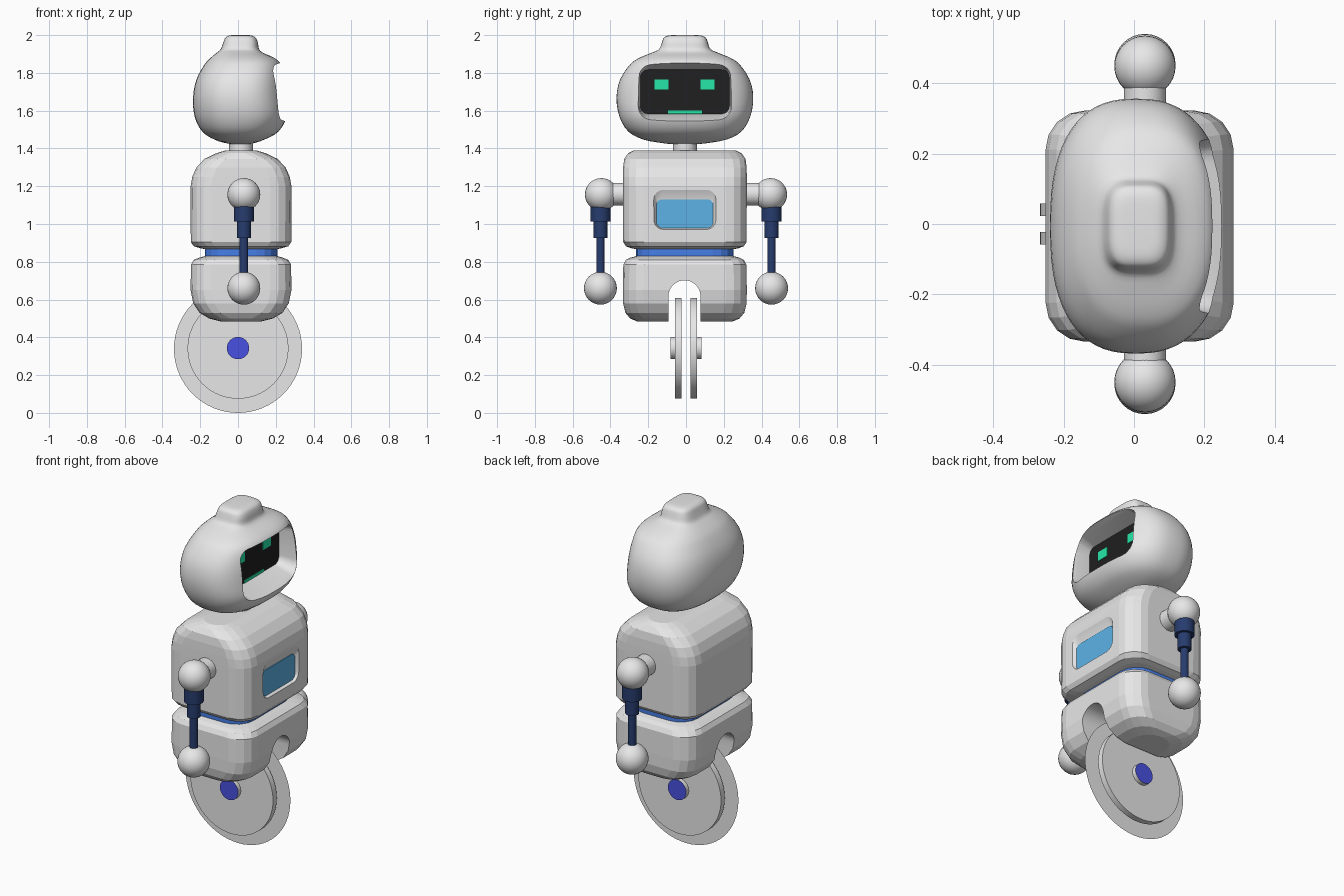
import bpy, bmesh, math
from mathutils import Vector

if "Cube" in bpy.data.objects:
    bpy.data.objects.remove(bpy.data.objects["Cube"])


def material(name, r, g, b):
    m = bpy.data.materials.new(name)
    m.diffuse_color = (r, g, b, 1)
    m.use_nodes = True
    m.node_tree.nodes["Principled BSDF"].inputs["Base Color"].default_value = m.diffuse_color
    return m


SHELL = material("light_grey", 0.8, 0.8, 0.8)
NAVY = material("navy", 0.02, 0.045, 0.156)
BAND = material("bright_blue", 0.07, 0.235, 0.9)
HUB = material("indigo", 0.065, 0.08, 0.75)
PANEL = material("sky_blue", 0.11, 0.45, 0.8)
BLACK = material("black", 0.014, 0.014, 0.014)
GREEN = material("mint_green", 0.02, 0.85, 0.42)

CX, CY = 0.016, -0.006   # centre of the body


def finish(obj, mat, smooth=True, angle=35):
    obj.data.materials.append(mat)
    bpy.ops.object.select_all(action='DESELECT')
    obj.select_set(True)
    bpy.context.view_layer.objects.active = obj
    if smooth:
        bpy.ops.object.shade_smooth_by_angle(angle=math.radians(angle))
    return obj


def loft(name, rings, mat, smooth=True):
    """Skin a stack of equal-sized point rings and cap both ends."""
    bm = bmesh.new()
    vs = [[bm.verts.new(p) for p in ring] for ring in rings]
    n = len(vs[0])
    for a, b in zip(vs, vs[1:]):
        for i in range(n):
            bm.faces.new((a[i], a[(i + 1) % n], b[(i + 1) % n], b[i]))
    bm.faces.new(vs[0])
    bm.faces.new(vs[-1])
    bmesh.ops.recalc_face_normals(bm, faces=bm.faces)
    me = bpy.data.meshes.new(name)
    bm.to_mesh(me)
    bm.free()
    obj = bpy.data.objects.new(name, me)
    bpy.context.collection.objects.link(obj)
    return finish(obj, mat, smooth)


def round_rect(hu, hv, r, seg=4):
    r = min(r, hu * 0.95, hv * 0.95)
    pts = []
    for k, (su, sv) in enumerate(((1, 1), (-1, 1), (-1, -1), (1, -1))):
        for i in range(seg + 1):
            a = math.pi / 2 * (k + i / seg)
            pts.append((su * (hu - r) + r * math.cos(a), sv * (hv - r) + r * math.sin(a)))
    return pts


def body_loft(name, rows, mat):
    """Rows of (z, half depth, half width) with rounded plan corners."""
    return loft(name, [[(CX + u, CY + v, z) for u, v in round_rect(hx, hy, 0.11)]
                       for z, hx, hy in rows], mat, smooth=False)


def facing_plate(name, rows, mat):
    """Rows of (x, z centre, half width, half height, corner), lofted along x."""
    return loft(name, [[(x, CY + u, zc + v) for u, v in round_rect(hu, hv, r, 6)]
                       for x, zc, hu, hv, r in rows], mat)


def cut(obj, cutter):
    mod = obj.modifiers.new("cut", 'BOOLEAN')
    mod.operation, mod.solver, mod.object = 'DIFFERENCE', 'EXACT', cutter
    bpy.ops.object.select_all(action='DESELECT')
    bpy.context.view_layer.objects.active = obj
    obj.select_set(True)
    bpy.ops.object.modifier_apply(modifier=mod.name)
    bpy.data.objects.remove(cutter)


def rod(name, p, q, r, mat, sides=32):
    p, q = Vector(p), Vector(q)
    bpy.ops.mesh.primitive_cylinder_add(vertices=sides, radius=r, depth=(q - p).length,
                                        location=(p + q) / 2)
    o = bpy.context.object
    o.rotation_euler = (q - p).to_track_quat('Z', 'Y').to_euler()
    o.name = name
    return finish(o, mat)


def ball(name, loc, r):
    bpy.ops.mesh.primitive_uv_sphere_add(segments=32, ring_count=16, radius=r, location=loc)
    bpy.context.object.name = name
    finish(bpy.context.object, SHELL)


# Chest with a shallow recess for the screen
chest = body_loft("chest", [
    (0.865, .185, .25), (0.872, .215, .285), (0.882, .25, .312), (0.905, .266, .327),
    (1.20, .267, .328), (1.25, .258, .328), (1.30, .236, .327), (1.345, .193, .321),
    (1.375, .13, .30), (1.39, .08, .27)], SHELL)
cut(chest, facing_plate("chest_cutter", [(0.262, 1.055, .15, .076, .03),
                                         (0.29, 1.083, .17, .115, .06)], SHELL))
facing_plate("chest_screen", [(0.26, 1.055, .15, .075, .03),
                              (0.268, 1.055, .15, .075, .03)], PANEL)

# Waist band
body_loft("waist_band", [(0.815, .192, .258), (0.88, .192, .258)], BAND)

# Hips with a through slot for the wheel
hips = body_loft("hips", [
    (0.485, .11, .255), (0.50, .17, .29), (0.53, .22, .315), (0.58, .253, .327),
    (0.65, .267, .328), (0.785, .265, .326), (0.81, .25, .312), (0.822, .22, .288),
    (0.832, .185, .25)], SHELL)
arch = [(-.093, 0.3)] + [(-.008 - .085 * math.cos(math.pi * i / 16),
                          0.617 + .085 * math.sin(math.pi * i / 16)) for i in range(17)] + [(.077, 0.3)]
cut(hips, loft("slot_cutter", [[(x, y, z) for y, z in arch] for x in (-0.5, 0.5)], SHELL))

# Wheel: thin rim disc, two side discs, hub caps
WZ = 0.339
bpy.ops.mesh.primitive_circle_add(vertices=64, radius=WZ, fill_type='NGON',
                                  location=(0, 0, WZ), rotation=(math.pi / 2, 0, 0))
bpy.context.object.name = "wheel_rim"
finish(bpy.context.object, SHELL, smooth=False)
for s, side in ((-1, "left"), (1, "right")):
    rod(side + "_wheel_disc", (0, s * .023, WZ + .003), (0, s * .058, WZ + .003), .267, SHELL, 64)
    hub = rod(side + "_hub", (0, s * .05, WZ + .004), (0, s * .083, WZ + .004), .059, SHELL)
    hub.data.materials.append(HUB)
    for f in hub.data.polygons:          # end caps are coloured
        if abs(f.normal.z) > 0.9:
            f.material_index = 1

# Arms
AX = 0.031
for s, side in ((-1, "left"), (1, "right")):
    y = s * .453
    rod(side + "_shoulder_axle", (AX, s * .30, 1.158), (AX, s * .42, 1.158), .06, SHELL)
    ball(side + "_shoulder", (AX, s * .448, 1.156), .087)
    rod(side + "_upper_arm", (AX, y, 1.13), (AX, y, 1.012), .053, NAVY)
    rod(side + "_arm_sleeve", (AX, y, 1.02), (AX, y, 0.925), .037, NAVY)
    rod(side + "_forearm", (AX, y, 0.93), (AX, y, 0.70), .022, NAVY)
    ball(side + "_hand", (AX, y, 0.66), .087)

# Neck
rod("neck", (CX, CY, 1.37), (CX, CY, 1.46), .063, SHELL)

# Head: rows of (z, back x, front x, half width, roundness), smoothly interpolated
head_rows = [
    (1.422, -.02, .05, .05, 2.2), (1.427, -.06, .08, .11, 2.3), (1.447, -.125, .14, .22, 2.5),
    (1.49, -.19, .215, .30, 2.5), (1.57, -.23, .257, .347, 2.5), (1.67, -.238, .25, .362, 2.5),
    (1.765, -.22, .24, .343, 2.5), (1.845, -.177, .227, .29, 2.5), (1.88, -.145, .19, .24, 2.6),
    (1.905, -.115, .135, .18, 2.8), (1.925, -.092, .112, .137, 3.2), (1.96, -.078, .105, .122, 3.6),
    (1.985, -.068, .095, .112, 3.6), (1.997, -.05, .075, .09, 3.6), (2.0, -.03, .055, .06, 3.4)]


def smooth_rows(rows, sub=3):
    ext = [rows[0]] + rows + [rows[-1]]
    out = []
    for a, b, c, d in zip(ext, ext[1:], ext[2:], ext[3:]):
        for k in range(sub):
            t = k / sub
            out.append([0.5 * (2 * q + (r - p) * t + (2 * p - 5 * q + 4 * r - w) * t * t
                               + (3 * q - p - 3 * r + w) * t ** 3)
                        for p, q, r, w in zip(a, b, c, d)])
    return out + [rows[-1]]


def super_ring(z, x0, x1, hy, n, count=64):
    ring = []
    for i in range(count):
        a = 2 * math.pi * i / count
        c, s = math.cos(a), math.sin(a)
        ring.append(((x0 + x1) / 2 + (x1 - x0) / 2 * math.copysign(abs(c) ** (2 / n), c),
                     CY + hy * math.copysign(abs(s) ** (2 / n), s), z))
    return ring


head = loft("head", [super_ring(*r) for r in smooth_rows(head_rows)], SHELL)
cut(head, facing_plate("face_cutter", [(0.10, 1.70, .236, .118, .045),
                                       (0.19, 1.703, .242, .138, .06),
                                       (0.30, 1.703, .27, .175, .09)], SHELL))
finish(head, SHELL, angle=40)

# Face screen, eyes and mouth
facing_plate("face_screen", [(0.098, 1.70, .235, .117, .04), (0.105, 1.70, .235, .117, .04)], BLACK)
for name, y, z, w, h in (("left_eye", -.13, 1.739, .074, .054), ("right_eye", .114, 1.739, .074, .054),
                         ("mouth", CY, 1.592, .18, .016)):
    bpy.ops.mesh.primitive_cube_add(size=1, location=(0.106, y, z))
    eye = bpy.context.object
    eye.name, eye.scale = name, (.006, w, h)
    finish(eye, GREEN, smooth=False)
